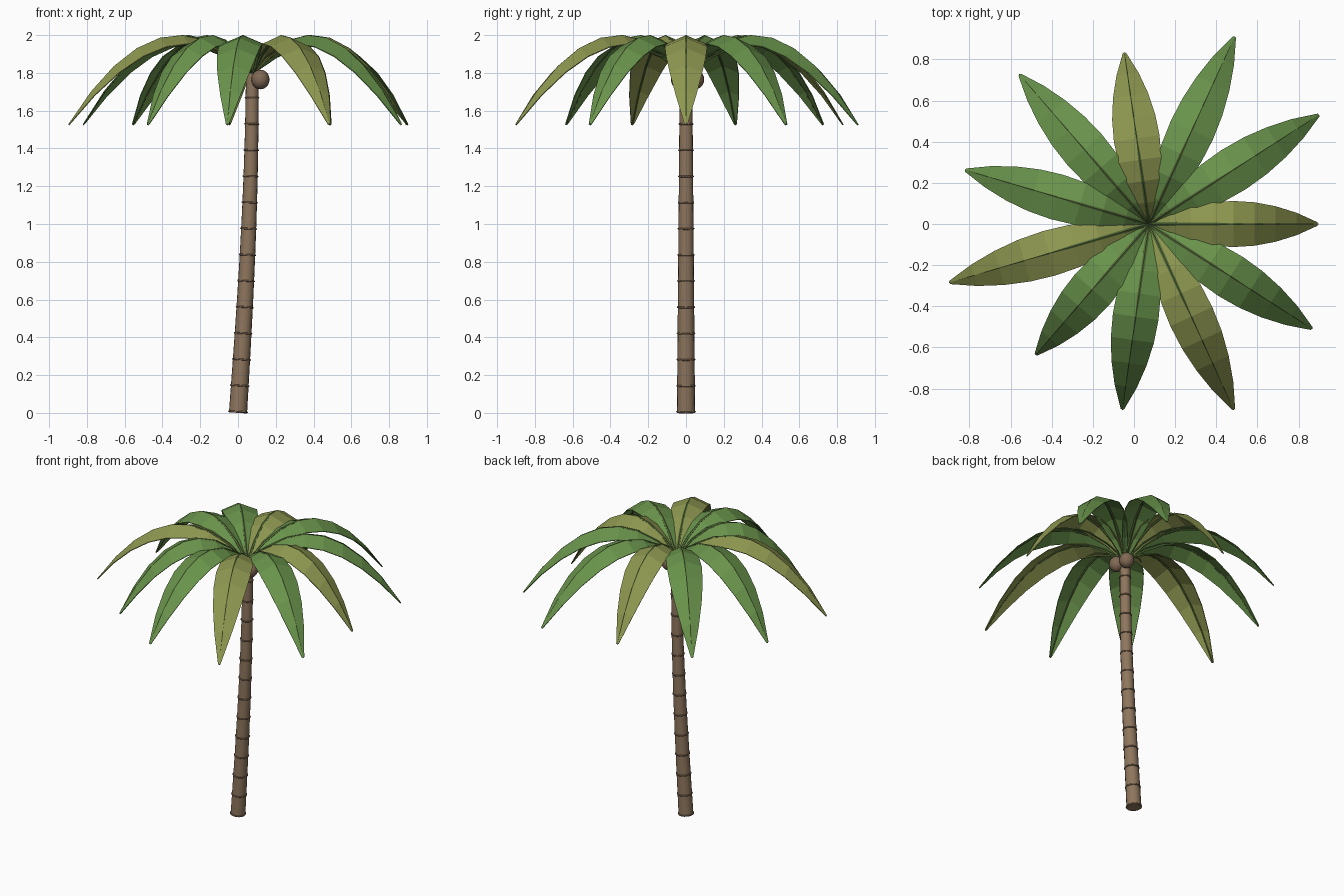
import bpy, bmesh, math
from mathutils import Vector, Matrix

if "Cube" in bpy.data.objects:
    bpy.data.objects.remove(bpy.data.objects["Cube"])


def material(name, rgb):
    m = bpy.data.materials.new(name)
    m.diffuse_color = (*rgb, 1)
    m.use_nodes = True
    m.node_tree.nodes["Principled BSDF"].inputs["Base Color"].default_value = m.diffuse_color
    return m


BARK = material("bark", (0.27, 0.18, 0.11))
RING = material("dark_bark", (0.20, 0.13, 0.08))
GREEN = material("leaf_green", (0.14, 0.29, 0.07))
OLIVE = material("leaf_olive", (0.27, 0.31, 0.08))
STEM = material("stem_green", (0.09, 0.15, 0.04))
NUT = material("nut_brown", (0.22, 0.14, 0.09))

TOP = 1.8      # trunk height
LEAN = 0.075   # sideways lean at the crown


def add_object(name, bm, mat, smooth=False):
    mesh = bpy.data.meshes.new(name)
    bm.to_mesh(mesh)
    bm.free()
    for p in mesh.polygons:
        p.use_smooth = smooth
    ob = bpy.data.objects.new(name, mesh)
    mesh.materials.append(mat)
    bpy.context.collection.objects.link(ob)
    return ob


def tube(bm, points, radii, sides):
    # Sweep circles along a path lying in the xz plane
    rows = []
    for i, p in enumerate(points):
        d = (points[min(i + 1, len(points) - 1)] - points[max(i - 1, 0)]).normalized()
        u = Vector((d.z, 0, -d.x))
        rows.append([bm.verts.new(p + radii[i] * (u * math.cos(a) + Vector((0, 1, 0)) * math.sin(a)))
                     for a in (2 * math.pi * k / sides for k in range(sides))])
    for a, b in zip(rows, rows[1:]):
        for k in range(sides):
            j = (k + 1) % sides
            bm.faces.new((a[k], a[j], b[j], b[k]))
    bm.faces.new(rows[0][::-1])
    bm.faces.new(rows[-1])
    bmesh.ops.recalc_face_normals(bm, faces=bm.faces)


def trunk_point(z):
    return Vector((LEAN * math.sin(math.pi / 2 * z / TOP), 0, z))


def trunk_radius(z):
    return 0.048 - 0.015 * z / TOP


# Leaning trunk
heights = [TOP * i / 26 for i in range(27)]
bm = bmesh.new()
tube(bm, [trunk_point(z) for z in heights], [trunk_radius(z) for z in heights], 16)
trunk = add_object("trunk", bm, BARK, True)
bpy.context.view_layer.objects.active = trunk
trunk.select_set(True)
bpy.ops.object.shade_smooth_by_angle()

# Ridges around the trunk
for i in range(13):
    z = 0.006 + 0.1385 * i
    slope = LEAN * math.pi / 2 / TOP * math.cos(math.pi / 2 * z / TOP)
    bpy.ops.mesh.primitive_torus_add(location=trunk_point(z), rotation=(0, math.atan(slope), 0),
                                     major_radius=trunk_radius(z), minor_radius=0.005,
                                     major_segments=16, minor_segments=6)
    ring = bpy.context.object
    ring.name = f"trunk_ring_{i + 1}"
    ring.data.materials.append(RING)
    bpy.ops.object.shade_smooth()


def arch(t):
    # Height of the midrib along a frond
    return 2.0 - 1.28 * (t - 0.395) ** 2


# Fronds: roof-shaped folded blades, each with a thin stem beneath
lengths = [0.82, 0.98, 1.0, 0.84, 0.96, 0.93, 1.01, 0.84, 0.91, 0.99, 0.94]
for i, length in enumerate(lengths):
    place = Matrix.Translation((0.073, 0, 0)) @ Matrix.Rotation(2 * math.pi * i / 11, 4, 'Z')
    bm = bmesh.new()
    rows = []
    for k in range(9):
        t = k / 8
        w = max(0.008, 0.112 * max(0, math.sin(math.pi * t)) ** 0.75)
        rows.append([bm.verts.new((length * t, s * w, arch(t) - abs(s) * 0.42 * w)) for s in (-1, 0, 1)])
    for a, b in zip(rows, rows[1:]):
        for k in range(2):
            bm.faces.new((a[k], b[k], b[k + 1], a[k + 1]))
    frond = add_object(f"frond_{i + 1}", bm, OLIVE if i % 3 == 0 else GREEN)
    frond.matrix_world = place
    solid = frond.modifiers.new("thickness", 'SOLIDIFY')
    solid.thickness = 0.005
    solid.offset = -1

    bm = bmesh.new()
    tube(bm, [Vector((length * k / 8, 0, arch(k / 8) - 0.007)) for k in range(9)],
         [0.011 - 0.0009 * k for k in range(9)], 6)
    add_object(f"frond_stem_{i + 1}", bm, STEM).matrix_world = place

# Nuts tucked under the crown
for i, angle in enumerate((-35, 60)):
    a = math.radians(angle)
    bpy.ops.mesh.primitive_uv_sphere_add(segments=16, ring_count=10, radius=0.048,
                                         location=(0.073 + 0.056 * math.cos(a), 0.056 * math.sin(a), 1.765))
    nut = bpy.context.object
    nut.name = f"nut_{i + 1}"
    nut.scale.z = 1.08
    nut.data.materials.append(NUT)
    bpy.ops.object.shade_smooth()
